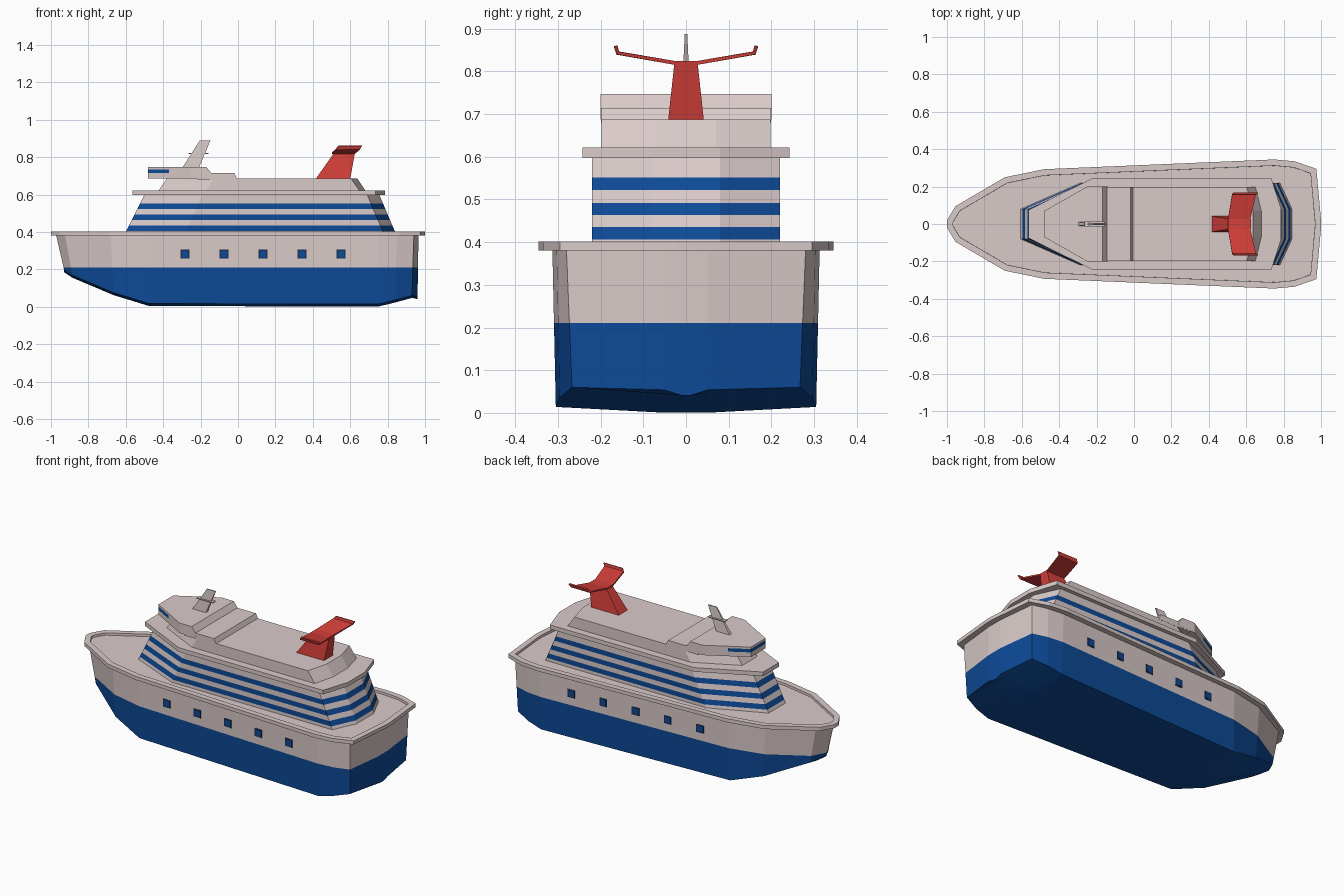
import bpy, bmesh, math

if "Cube" in bpy.data.objects:
    bpy.data.objects.remove(bpy.data.objects["Cube"], do_unlink=True)


def material(name, rgb):
    m = bpy.data.materials.new(name)
    m.use_nodes = True
    m.diffuse_color = (*rgb, 1)
    m.node_tree.nodes["Principled BSDF"].inputs["Base Color"].default_value = (*rgb, 1)
    return m


WHITE = material("warm_white", (0.70, 0.60, 0.59))
BLUE = material("deep_blue", (0.004, 0.068, 0.31))
RED = material("funnel_red", (0.66, 0.05, 0.042))
NAVY = material("dark_navy", (0.01, 0.03, 0.09))


def finish(name, bm, mats):
    bmesh.ops.recalc_face_normals(bm, faces=bm.faces)
    mesh = bpy.data.meshes.new(name)
    bm.to_mesh(mesh)
    bm.free()
    for m in mats:
        mesh.materials.append(m)
    ob = bpy.data.objects.new(name, mesh)
    bpy.context.collection.objects.link(ob)
    return ob


def loft(name, rings, mats, rule=None, lip=0, strip_bottom=False):
    """Skin mirrored half outlines of (x, y, z); rule(band, centre) picks the material."""
    bm = bmesh.new()
    loops = []
    for half in rings:
        full = half + [(x, -y, z) for x, y, z in reversed(half)]
        loops.append([bm.verts.new(p) for p in full])
    n = len(loops[0])
    for band, (a, b) in enumerate(zip(loops, loops[1:])):
        for i in range(n):
            j = (i + 1) % n
            f = bm.faces.new((a[i], a[j], b[j], b[i]))
            if rule:
                f.material_index = rule(band, f.calc_center_median())
    if strip_bottom:
        a = loops[0]
        for i in range(n // 2 - 1):
            bm.faces.new((a[i], a[i + 1], a[n - 2 - i], a[n - 1 - i]))
    else:
        bm.faces.new(loops[0])
    top = bm.faces.new(loops[-1])
    bmesh.ops.recalc_face_normals(bm, faces=bm.faces)
    if lip:
        bmesh.ops.inset_region(bm, faces=[top], thickness=lip, use_even_offset=True)
        bmesh.ops.inset_region(bm, faces=[top], thickness=0.0005, depth=-0.014)
    return finish(name, bm, mats)


def level(outline, z):
    return [(x, y, z) for x, y in outline]


def blend(a, b, t):
    return [tuple(u + (v - u) * t for u, v in zip(p, q)) for p, q in zip(a, b)]


# Hull: keel, bilge, waterline and sheer
sheer = level([(-.972, .015), (-.925, .09), (-.68, .22), (-.47, .265),
               (.75, .313), (.85, .303), (.94, .28), (.965, .05)], .38)
bilge = [(-.93, .012, .198), (-.885, .085, .168), (-.665, .21, .075), (-.475, .258, .017),
         (.75, .305, .014), (.84, .296, .036), (.93, .267, .06), (.96, .05, .054)]
keel = [(x, y * .2, z - .013) for x, y, z in bilge]
waterline = []
for low, high in zip(bilge, sheer):
    t = (.21 - low[2]) / (high[2] - low[2])
    waterline += blend([low], [high], t)
loft("hull", [keel, bilge, waterline, sheer], [BLUE, WHITE],
     lambda band, c: int(band == 2), strip_bottom=True)

# Rail around the recessed main deck
rail = [(-1, .02), (-.955, .095), (-.69, .25), (-.48, .293),
        (.75, .345), (.86, .335), (.975, .295), (1, .02)]
loft("deck_and_rail", [level(rail, .38), level(rail, .402)], [WHITE], lip=.033)

# Cabin block with three window stripes
low = [(-.6, .08), (-.28, .22), (.775, .22), (.84, .08)]
high = [(-.5, .08), (-.19, .22), (.69, .22), (.755, .08)]
heights = [.385, .406, .435, .463, .492, .522, .551, .6]
loft("cabin_block", [level(blend(low, high, (z - .4) / .2), z) for z in heights],
     [WHITE, BLUE], lambda band, c: band % 2)

# Overhanging roof deck
roof = [(-.565, .075), (-.225, .243), (.735, .243), (.787, .08)]
loft("roof_deck", [level(roof, .597), level(roof, .622)], [WHITE])

# Upper tier
loft("upper_tier", [level([(-.425, .07), (-.17, .198), (.65, .198), (.682, .07)], .62),
                    level([(-.38, .07), (-.13, .198), (.603, .198), (.637, .07)], .687)], [WHITE])

# Bridge with wraparound windscreen and a step behind it
bridge = []
for z in (.687, .715, .735, .747):
    back = -.14 - .028 * max(0, z - .71) / .037
    bridge.append(level([(-.48, .07), (-.37, .132), (-.25, .2), (back, .2)], z))
loft("bridge", bridge, [WHITE, BLUE], lambda band, c: int(band == 1 and c.x < -.37))
loft("bridge_step", [level([(-.22, .199), (-.003, .199)], .68),
                     level([(-.22, .199), (-.02, .199)], .714)], [WHITE])

# Mast and its crossbar
loft("mast", [level([(-.3, .01), (-.21, .01)], .74),
              level([(-.205, .003), (-.148, .003)], .888)], [WHITE])
loft("mast_crossbar", [level([(-.265, .014), (-.158, .014)], .817),
                       level([(-.265, .014), (-.158, .014)], .823)], [WHITE])

# Funnel
loft("funnel", [level([(.415, .042), (.6, .042)], .683),
                level([(.513, .027), (.625, .027)], .822)], [RED])

# Funnel wings: a folded sheet with upturned tips
stations = [(.027, .502, .622, .82), (.16, .525, .652, .843), (.165, .537, .662, .86)]
stations = [(-y, a, b, z) for y, a, b, z in reversed(stations)] + stations
bm = bmesh.new()
rows = [(bm.verts.new((a, y, z)), bm.verts.new((b, y, z))) for y, a, b, z in stations]
for p, q in zip(rows, rows[1:]):
    bm.faces.new((p[0], p[1], q[1], q[0]))
wings = finish("funnel_wings", bm, [RED])
solid = wings.modifiers.new("thickness", "SOLIDIFY")
solid.thickness = .009
solid.offset = 0

# Portholes: dark frame plate with a blue pane on each side
slope = math.atan2(sheer[4][1] - sheer[3][1], sheer[4][0] - sheer[3][0])
for side, label in ((1, "port"), (-1, "starboard")):
    for k in range(5):
        x = -.283 + .2085 * k
        y = .262 + (x + .47) * math.tan(slope)
        for part, size, depth, mat in (("frame", .048, .006, NAVY), ("pane", .034, .008, BLUE)):
            bm = bmesh.new()
            bmesh.ops.create_cube(bm, size=1)
            bmesh.ops.scale(bm, vec=(size, depth, size), verts=bm.verts)
            ob = finish(f"{label}_porthole_{part}_{k + 1}", bm, [mat])
            ob.location = (x, side * y, .281)
            ob.rotation_euler.z = side * slope
